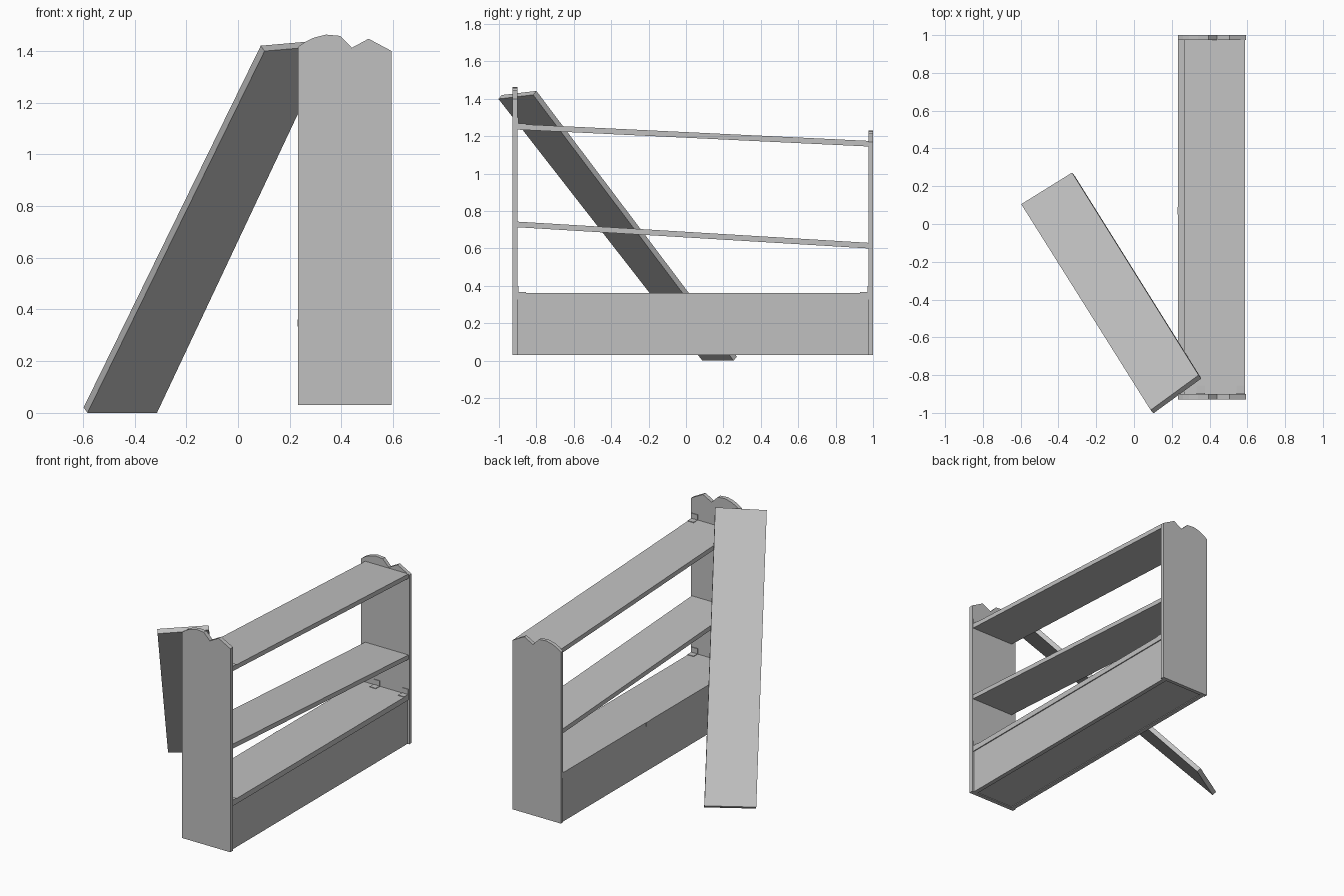
import bpy
from mathutils import Vector

cube = bpy.data.objects.get("Cube")
if cube:
    bpy.data.objects.remove(cube, do_unlink=True)

grey = bpy.data.materials.new("plain_grey")
grey.use_nodes = True
colour = (0.53, 0.53, 0.53, 1)
grey.diffuse_color = colour
grey.node_tree.nodes["Principled BSDF"].inputs["Base Color"].default_value = colour


def prism(name, base, offset):
    """Sweep a counter-clockwise polygon (seen against the offset) into a solid."""
    base = [Vector(p) for p in base]
    n = len(base)
    verts = base + [p + Vector(offset) for p in base]
    faces = [list(range(n))[::-1], list(range(n, 2 * n))]
    faces += [[i, (i + 1) % n, n + (i + 1) % n, n + i] for i in range(n)]
    mesh = bpy.data.meshes.new(name)
    mesh.from_pydata(verts, [], faces)
    mesh.materials.append(grey)
    obj = bpy.data.objects.new(name, mesh)
    bpy.context.collection.objects.link(obj)
    return obj


def box(name, x, y, z):
    base = [(x[0], y[0], z[0]), (x[1], y[0], z[0]), (x[1], y[1], z[0]), (x[0], y[1], z[0])]
    return prism(name, base, (0, 0, z[1] - z[0]))


LEFT, RIGHT = 0.232, 0.593
FRONT, BACK = -0.90, 0.975
FLOOR = 0.03

# End panels with a wavy top edge
wave = [(LEFT, 1.415), (0.26, 1.435), (0.29, 1.45), (0.34, 1.463),
        (0.395, 1.458), (0.44, 1.412), (0.505, 1.447), (RIGHT, 1.40)]
for name, y, thick, drop in (("front_end_panel", FRONT, 0.028, 0),
                             ("back_end_panel", 1.0, 0.025, 0.232)):
    outline = [(RIGHT, y, FLOOR), (LEFT, y, FLOOR)]
    outline += [(x, y, z - drop) for x, z in wave]
    prism(name, outline[::-1], (0, -thick, 0))

# Sloping shelves
for name, z_front, z_back in (("top_shelf", 1.235, 1.145), ("middle_shelf", 0.713, 0.6)):
    base = [(0.265, FRONT, z_front), (0.587, FRONT, z_front),
            (0.587, BACK, z_back), (0.265, BACK, z_back)]
    prism(name, base, (0, 0, 0.03))

# Closed base box
box("base_shelf", (0.234, 0.587), (FRONT, BACK), (0.326, 0.362))
box("base_outer_side", (0.55, 0.58), (FRONT, BACK), (FLOOR, 0.326))
box("base_inner_side", (0.238, 0.268), (FRONT, BACK), (FLOOR, 0.326))
box("base_bottom", (0.268, 0.55), (FRONT, BACK), (0.035, 0.06))
box("base_side_tab", (0.231, 0.238), (0.05, 0.09), (0.335, 0.362))

# Small angle brackets on shelf ends
for label, y, side, z in (("top_front", FRONT, 1, 1.263),
                          ("base_front", FRONT, 1, 0.362),
                          ("base_back", BACK, -1, 0.362)):
    for place, x in (("inner", 0.33), ("outer", 0.542)):
        span = (x, x + 0.045)
        foot = sorted((y, y + side * 0.045))
        leg = sorted((y, y + side * 0.005))
        box(f"bracket_foot_{label}_{place}", span, foot, (z - 0.002, z + 0.004))
        box(f"bracket_leg_{label}_{place}", span, leg, (z, z + 0.038))

# Leaning plank
corners = [Vector(p) for p in ((-0.597, 0.105, 0.021), (0.088, -0.985, 1.42),
                               (0.342, -0.80, 1.442), (-0.328, 0.272, 0.021))]
normal = (corners[1] - corners[0]).cross(corners[2] - corners[1]).normalized()
if normal.z < 0:
    normal.negate()
thickness = normal * 0.031
prism("leaning_plank", [c - thickness for c in corners[::-1]], thickness)
